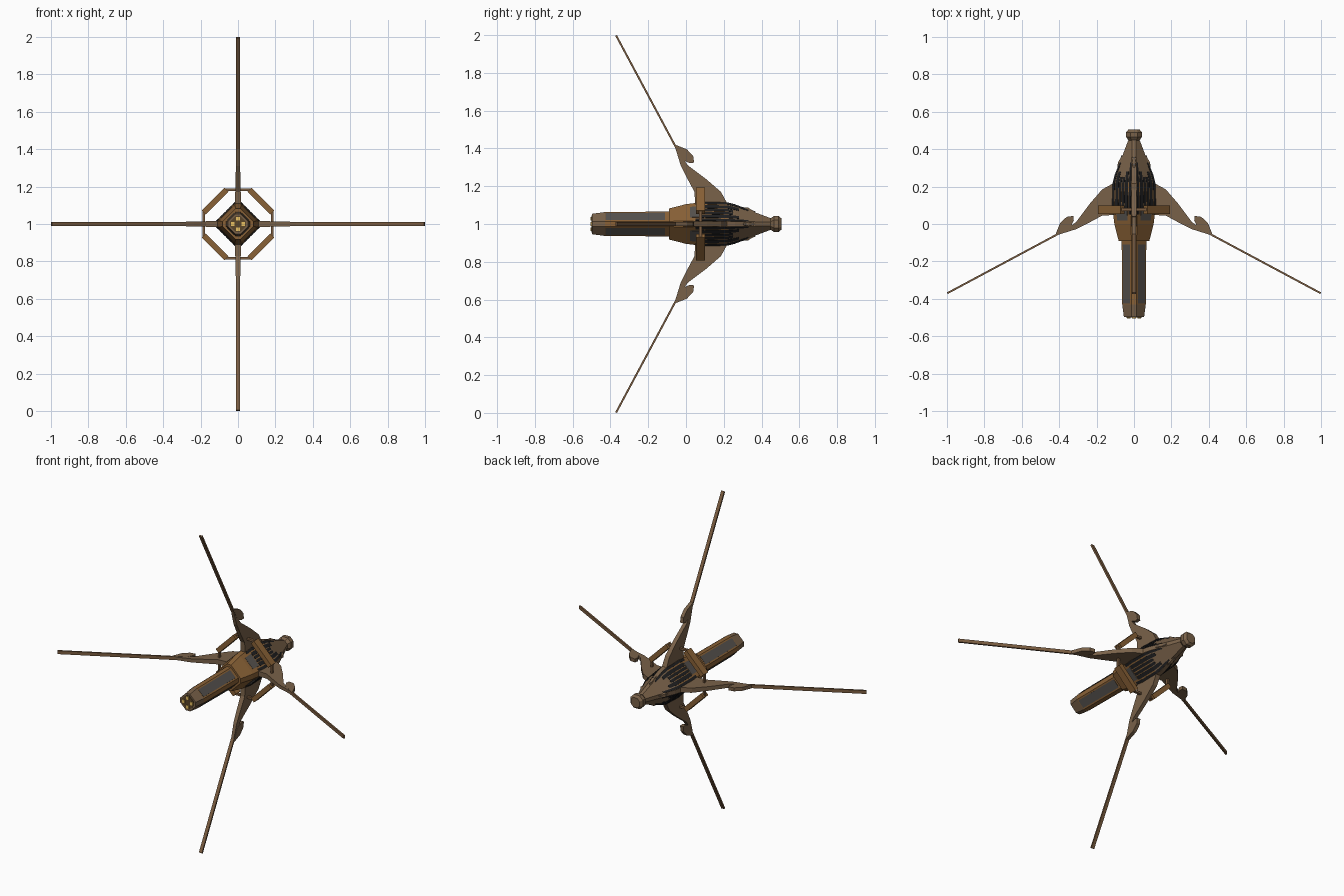
import bpy, bmesh, math
from mathutils import Vector, Matrix

if "Cube" in bpy.data.objects:
    bpy.data.objects.remove(bpy.data.objects["Cube"])

CENTRE = Matrix.Translation((0, 0, 1))


def mat(name, *rgb):
    m = bpy.data.materials.new(name)
    m.diffuse_color = (*rgb, 1)
    m.use_nodes = True
    m.node_tree.nodes["Principled BSDF"].inputs["Base Color"].default_value = m.diffuse_color
    return m


BROWN = mat("ochre_brown", .25, .12, .037)
TAN = mat("weathered_tan", .19, .12, .066)
GREY = mat("panel_grey", .09, .082, .074)
BLACK = mat("vent_black", .014, .014, .015)
ROD = mat("antenna_brown", .20, .11, .052)
DARK = mat("dark_bronze", .10, .058, .022)
YELLOW = mat("lamp_yellow", .80, .52, .12)


def finish(bm, name, m, turn=0):
    """Turn a part by quarter turns about the long axis and add it to the scene."""
    bmesh.ops.recalc_face_normals(bm, faces=bm.faces)
    me = bpy.data.meshes.new(name)
    bm.to_mesh(me)
    bm.free()
    me.materials.append(m)
    me.transform(CENTRE @ Matrix.Rotation(turn * math.pi / 2, 4, 'Y'))
    ob = bpy.data.objects.new(name, me)
    bpy.context.collection.objects.link(ob)
    return ob


def section(r, c):
    return [(r, -c), (r, c), (c, r), (-c, r), (-r, c), (-r, -c), (-c, -r), (c, -r)]


def loft(name, stations, m):
    """Diamond body with cut corners through stations (y, radius, corner cut)."""
    bm = bmesh.new()
    rings = [[bm.verts.new((x, y, z)) for x, z in section(r, c)] for y, r, c in stations]
    for a, b in zip(rings, rings[1:]):
        for i in range(8):
            j = (i + 1) % 8
            bm.faces.new((a[i], a[j], b[j], b[i]))
    bm.faces.new(rings[0])
    bm.faces.new(rings[-1])
    return finish(bm, name, m)


def convex(name, pts, m, turn=0):
    bm = bmesh.new()
    for p in pts:
        bm.verts.new(p)
    bmesh.ops.convex_hull(bm, input=bm.verts)
    return finish(bm, name, m, turn)


def box_between(name, a, b, wx, wy, m, turn=0):
    """Square bar from a to b; wx is its width across, wy its depth along y."""
    a, b = Vector(a), Vector(b)
    d = (b - a).normalized()
    side = d.cross(Vector((0, 1, 0))).normalized()
    up = side.cross(d)
    pts = [p + side * s * wx / 2 + up * t * wy / 2 for p in (a, b) for s in (-1, 1) for t in (-1, 1)]
    return convex(name, pts, m, turn)


def slab(name, outline, thick, m, turn):
    """Flat plate in the x-y plane, thinner towards the outside."""
    bm = bmesh.new()
    sides = []
    for s in (-1, 1):
        vs = [bm.verts.new((r, y, s * thick(r))) for r, y in outline]
        sides.append(vs)
        bm.faces.new(vs)
    n = len(outline)
    for i in range(n):
        j = (i + 1) % n
        bm.faces.new((sides[0][i], sides[0][j], sides[1][j], sides[1][i]))
    return finish(bm, name, m, turn)


def at(stations, y):
    for (y0, r0, c0), (y1, r1, c1) in zip(stations, stations[1:]):
        if y0 <= y <= y1:
            t = (y - y0) / (y1 - y0)
            return r0 + t * (r1 - r0), c0 + t * (c1 - c0)


def panel(name, stations, y0, y1, u0, u1, m, turn, lift=.0012):
    """Thin plate on a sloping diamond face, u running from side edge to top edge.
    It is split at the stations so that it follows the body."""
    ys = [y0] + [s[0] for s in stations if y0 < s[0] < y1] + [y1]
    for ya, yb in zip(ys, ys[1:]):
        pts = []
        for y in (ya, yb):
            r, c = at(stations, y)
            for u in (u0, u1):
                x, z = r + u * (c - r), c + u * (r - c)
                pts += [(x + k, y, z + k) for k in (-lift, lift)]
        convex(name, pts, m, turn)


barrel = [(-.43, .063, .014), (-.08, .066, .014)]
hull = [(-.09, .082, .014), (0, .105, .016), (.1, .117, .016), (.22, .114, .014)]
nose = [(.22, .114, .014), (.26, .104, .013), (.36, .064, .012), (.455, .028, .01)]

# central bodies
loft("barrel", barrel, BROWN)
loft("barrel_tip", [(-.498, .054, .014), (-.43, .063, .014)], TAN)
loft("rear_hull", hull, BROWN)
loft("nose_cone", nose, TAN)
loft("nose_cap", [(.445, .028, .012), (.465, .042, .02), (.49, .042, .02), (.505, .03, .014)], TAN)
loft("muzzle_plate", [(-.501, .044, .01), (-.49, .044, .01)], DARK)

# black vent strips (u range, y range) in mirrored order on each hull face
VENTS = [(.01, .12, .05, .33), (.17, .33, .08, .28), (.36, .48, .08, .25)]
VENTS += [(1 - b, 1 - a, y0, y1) for a, b, y0, y1 in VENTS]

for k in range(4):
    # grey barrel panels and muzzle lamps
    panel("barrel_panel", barrel, -.425, -.11, .13, .87, GREY, k)
    convex("lamp", [(.028 + a * .010, y, b * .010) for a in (-1, 1) for b in (-1, 1)
                    for y in (-.505, -.49)], YELLOW, k)
    for u0, u1, y0, y1 in VENTS:
        panel("vent_strip", hull + nose[1:], y0, y1, u0, u1, BLACK, k)
    # grey plate under the ring
    panel("hull_plate", hull, .02, .075, .2, .8, GREY, k)
    # small raised intake on each nose ridge
    convex("nose_intake", [(.09, .29, 0), (.06, .30, .026), (.06, .30, -.026), (.086, .33, .01),
                           (.086, .33, -.01), (.04, .40, 0), (.03, .33, 0)], TAN, k)
    convex("intake_slot", [(.089, .315, .006), (.089, .315, -.006), (.065, .37, 0), (.06, .33, 0)], GREY, k)

    # swept arm, hooked claw and long antenna
    slab("arm", [(.07, .26), (.115, .215), (.17, .185), (.235, .11), (.31, .01), (.36, -.025),
                 (.42, -.062), (.31, -.028), (.235, .01), (.17, .045), (.07, .05)],
         lambda r: .019 - .025 * r, TAN, k)
    slab("claw", [(.422, -.062), (.395, .005), (.36, .038), (.325, .043), (.322, .02), (.34, -.02)],
         lambda r: .011, TAN, k)
    box_between("antenna", (.40, -.05, 0), (.998, -.37, 0), .021, .010, ROD, k)

    # ring: thick diagonal bars joined by thin struts
    box_between("ring_bar", (.183, .077, .062), (.062, .077, .183), .029, .046, BROWN, k)
    box_between("ring_strut", (.183, .077, -.075), (.183, .077, .075), .012, .016, ROD, k)
